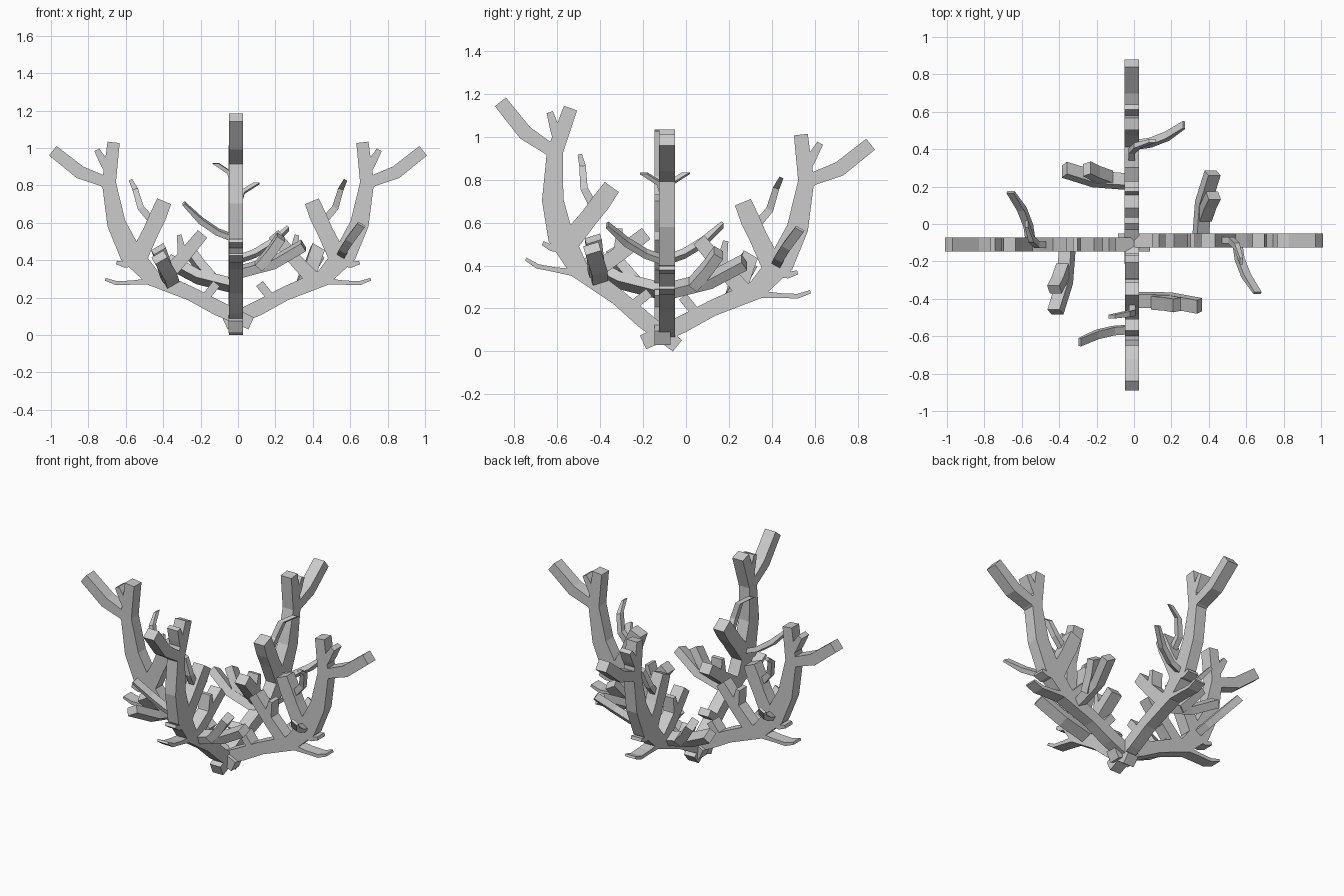
import bpy, bmesh, math
from mathutils import Vector, Matrix

if "Cube" in bpy.data.objects:
    bpy.data.objects.remove(bpy.data.objects["Cube"])

FLAT = Vector((0, 1, 0))                      # slab thickness of in-plane branches
TILT = Vector((0.86, 0, -0.5))                # slab thickness of side branches


def strip(bm, path, ref, thick):
    """Flat-faced branch: path of (out, side, up, width) swept as a rectangle."""
    pts = [Vector(p[:3]) for p in path]
    rings = []
    for i, p in enumerate(pts):
        dirs = []
        if i > 0:
            dirs.append((p - pts[i - 1]).normalized())
        if i < len(pts) - 1:
            dirs.append((pts[i + 1] - p).normalized())
        tan = sum(dirs, Vector()).normalized()
        n = ref.cross(tan).normalized() * path[i][3] / 2
        h = ref * thick / 2
        rings.append([bm.verts.new(p + a * n + b * h)
                      for a, b in ((1, 1), (1, -1), (-1, -1), (-1, 1))])
    for r0, r1 in zip(rings, rings[1:]):
        for k in range(4):
            j = (k + 1) % 4
            bm.faces.new((r0[k], r0[j], r1[j], r1[k]))
    bm.faces.new(rings[0][::-1])
    bm.faces.new(rings[-1])


# in-plane branches: (out, up, width)
planar = [
    # main stem
    [(-.06, .062, .07), (.12, .145, .08), (.26, .22, .075), (.465, .305, .09),
     (.585, .435, .12), (.66, .595, .10), (.70, .815, .075), (.675, 1.03, .065)],
    # outer fork and its spur
    [(.69, .80, .06), (.735, .825, .06), (.855, .87, .07), (1.0, .985, .065)],
    [(.70, .86, .03), (.725, .92, .045), (.765, .99, .03)],
    # inner upright branch
    [(.56, .38, .10), (.475, .555, .085), (.44, .63, .09), (.405, .715, .08)],
    # mid branch with fork
    [(.42, .29, .08), (.30, .42, .07), (.20, .54, .065)],
    [(.31, .38, .045), (.31, .45, .045), (.325, .535, .025)],
    # low stub
    [(.20, .18, .045), (.125, .275, .045)],
    # outer twigs
    [(.43, .29, .04), (.58, .28, .022), (.66, .277, .022), (.72, .298, .015)],
    [(.52, .36, .04), (.57, .38, .03), (.615, .375, .03), (.66, .388, .02)],
]
# branches leaving the plane: (out, side, up, width)
side_big = [
    [(.365, 0, .28, .05), (.38, .2, .33, .05), (.43, .36, .415, .05)],
    [(.385, .12, .31, .05), (.41, .19, .39, .05), (.435, .24, .46, .05)],
]
side_twig = [(.56, 0, .42, .03), (.575, -.1, .455, .03),
             (.61, -.19, .51, .03), (.67, -.28, .59, .015)]
curl_twig = [(.46, 0, .60, .04), (.53, 0, .68, .035),
             (.56, -.03, .78, .03), (.585, -.11, .83, .02)]


def arm(name, turn, loc, lean=0):
    bm = bmesh.new()
    for path in planar:
        strip(bm, [(r, 0, z, w) for r, z, w in path], FLAT, .075)
    for path in side_big:
        strip(bm, path, TILT, .075)
    strip(bm, side_twig, TILT, .045)
    strip(bm, curl_twig, FLAT, .035)
    bm.transform(Matrix.Translation(loc)
                 @ Matrix.Rotation(math.radians(turn), 4, 'Z')
                 @ Matrix.Rotation(math.radians(-lean), 4, 'Y'))
    for v in bm.verts:                        # stand on the ground
        v.co.z = max(v.co.z, 0)
    bmesh.ops.recalc_face_normals(bm, faces=bm.faces)
    me = bpy.data.meshes.new(name)
    bm.to_mesh(me)
    bm.free()
    bpy.context.collection.objects.link(bpy.data.objects.new(name, me))


# four arms around the root, the front one leaning upright
arm("right_arm", 0, (-.01, -.088, 0))
arm("left_arm", 180, (.01, -.11, 0))
arm("back_arm", 90, (-.012, -.14, -.02))
arm("front_arm", 270, (-.01, -.112, -.022), lean=13)
